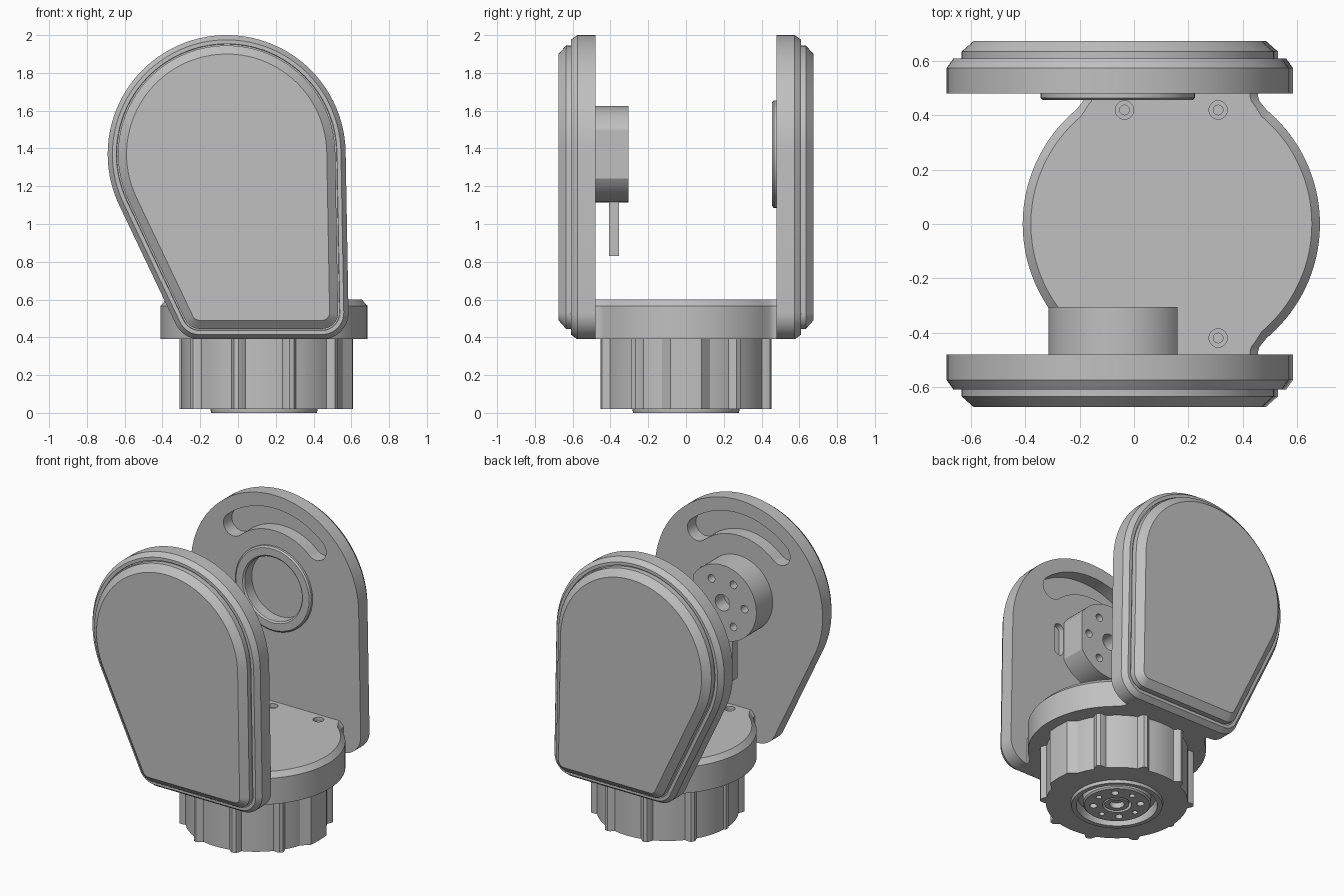
import bpy, bmesh
from math import cos, sin, radians, pi
from mathutils import Vector

if "Cube" in bpy.data.objects:
    bpy.data.objects.remove(bpy.data.objects["Cube"])

grey = bpy.data.materials.new("satin grey")
grey.use_nodes = True
grey.diffuse_color = (0.53, 0.53, 0.53, 1)
grey.node_tree.nodes["Principled BSDF"].inputs["Base Color"].default_value = (0.53, 0.53, 0.53, 1)

HUB = (-0.06, 1.37)     # tilt axis in x, z
PAN = (0.1375, 0.0)     # pan axis in x, y


def arc(c, r, a0, a1, n):
    """Points along an arc, angles in degrees."""
    return [(c[0] + r * cos(radians(a0 + (a1 - a0) * i / n)),
             c[1] + r * sin(radians(a0 + (a1 - a0) * i / n))) for i in range(n + 1)]


def circle(c, r, n=48):
    return arc(c, r, 0, 360, n)[:-1]


def upright(pts, y):
    return [Vector((a, y, b)) for a, b in pts]


def level(pts, z):
    return [Vector((a, b, z)) for a, b in pts]


def loft(name, rings, closed=False):
    """Skin a stack of matching rings; closed joins the last to the first."""
    bm = bmesh.new()
    loops = [[bm.verts.new(p) for p in ring] for ring in rings]
    n = len(loops[0])
    pairs = list(zip(loops, loops[1:]))
    if closed:
        pairs.append((loops[-1], loops[0]))
    else:
        bm.faces.new(loops[0])
        bm.faces.new(loops[-1])
    for a, b in pairs:
        for i in range(n):
            j = (i + 1) % n
            bm.faces.new((a[i], a[j], b[j], b[i]))
    bmesh.ops.recalc_face_normals(bm, faces=bm.faces[:])
    mesh = bpy.data.meshes.new(name)
    bm.to_mesh(mesh)
    bm.free()
    mesh.materials.append(grey)
    ob = bpy.data.objects.new(name, mesh)
    bpy.context.scene.collection.objects.link(ob)
    return ob


def activate(ob):
    bpy.ops.object.select_all(action='DESELECT')
    ob.select_set(True)
    bpy.context.view_layer.objects.active = ob


def cut(ob, *rings):
    """Subtract a lofted cutter."""
    cutter = loft("cutter", rings)
    cutter.hide_render = True
    mod = ob.modifiers.new("cut", 'BOOLEAN')
    mod.operation = 'DIFFERENCE'
    mod.solver = 'EXACT'
    mod.object = cutter
    activate(ob)
    bpy.ops.object.modifier_apply(modifier=mod.name)
    bpy.data.objects.remove(cutter)


def finish(ob):
    activate(ob)
    bpy.ops.object.shade_smooth_by_angle(angle=radians(28))


def teardrop(inset):
    """Side plate outline: large round top, two small rounded lower corners."""
    r = 0.14 - inset
    return (arc(HUB, 0.63 - inset, 1, 205.4, 56)
            + arc((-0.203, 0.53), r, 205.4, 270, 8)
            + arc((0.445, 0.53), r, 270, 361, 10))


def capsule(c, w, h):
    """Upright rounded slot."""
    return (arc((c[0], c[1] + h / 2 - w), w, 0, 180, 10)
            + arc((c[0], c[1] - h / 2 + w), w, 180, 360, 10))


def polar(c, r, deg):
    return (c[0] + r * cos(radians(deg)), c[1] + r * sin(radians(deg)))


# Curved slot around the tilt axis
slot = (arc(HUB, 0.54, 48, 132, 28) + arc(polar(HUB, 0.465, 132), 0.075, 140, 304, 8)
        + arc(HUB, 0.39, 132, 48, 28) + arc(polar(HUB, 0.465, 48), 0.075, 236, 400, 8))

# Side plates with stepped, chamfered covers
plate_steps = [(0, 0.48), (0, 0.575), (0.025, 0.61), (0.046, 0.61), (0.048, 0.6),
               (0.055, 0.6), (0.055, 0.635), (0.1, 0.675)]
plates = {}
for name, s in (("front_side_plate", -1), ("back_side_plate", 1)):
    plate = loft(name, [upright(teardrop(i), s * y) for i, y in plate_steps])
    cut(plate, upright(slot, s * 0.46), upright(slot, s * 0.57))
    plates[s] = plate

# Connector slot in the front plate, bearing pocket in the back plate
pad = capsule((0.2, HUB[1]), 0.035, 0.22)
cut(plates[-1], upright(pad, -0.46), upright(pad, -0.52))
cut(plates[1], upright(circle(HUB, 0.215), 0.46), upright(circle(HUB, 0.215), 0.54))
for plate in plates.values():
    finish(plate)

# Bearing ring on the back plate
finish(loft("bearing_ring", [upright(circle(HUB, r), y) for r, y in
            ((0.285, 0.485), (0.285, 0.465), (0.275, 0.456), (0.225, 0.456),
             (0.215, 0.465), (0.215, 0.485))], closed=True))

# Tilt motor: drum with one flat side and a bolt circle
drum_outline = arc(HUB, 0.255, 30.4, 329.6, 56)
drum = loft("tilt_motor", [upright(drum_outline, y) for y in (-0.485, -0.305)])
cut(drum, upright(circle(HUB, 0.055, 24), -0.4), upright(circle(HUB, 0.055, 24), -0.29))
for k in range(6):
    hole = circle(polar(HUB, 0.165, 60 * k), 0.026, 16)
    cut(drum, upright(hole, -0.37), upright(hole, -0.29))
finish(drum)

# Cable strip hanging from the drum
strip = [(-0.1, 0.83), (-0.04, 0.83), (-0.04, 1.15), (-0.1, 1.15)]
loft("cable_strip", [upright(strip, y) for y in (-0.408, -0.355)])


# Turntable base: disc with necks reaching both plates
def base_outline(d):
    half = (arc((0, 0), 0.5475 - d, -50, 50, 40)
            + [(0.335 - d, 0.44), (0.325 - d, 0.452), (0.32 - d, 0.468), (0.32 - d, 0.485)])
    half = [(x, -y) for x, y in half[:-5:-1]] + half
    return [(PAN[0] + x, y) for x, y in half] + [(PAN[0] - x, y) for x, y in reversed(half)]


base = loft("turntable_base", [level(base_outline(0), 0.39), level(base_outline(0), 0.567),
                               level(base_outline(0.03), 0.6)])
for x in (-0.035, 0.31):
    for y in (-0.42, 0.42):
        bore, sink = circle((x, y), 0.018, 16), circle((x, y), 0.034, 20)
        cut(base, level(sink, 0.575), level(sink, 0.62))
        cut(base, level(bore, 0.5), level(bore, 0.6))
finish(base)

# Pan motor: ribbed cylinder
body = 0.437
outline = []
for k in range(10):
    a = 36 * k
    if k == 0:      # broad rib on the cable side
        rib = [(-17, body), (-10, 0.475), (0, 0.4725), (10, 0.475), (17, body)]
    else:
        tip = 0.4475 if k == 5 else 0.4725
        rib = [(-5, body), (-3, tip - 0.012), (-1.5, tip), (1.5, tip), (3, tip - 0.012), (5, body)]
    outline += [polar(PAN, r, a + d) for d, r in rib]
    first = 17 if k == 0 else 5
    last = 19 if k == 9 else 31
    outline += [polar(PAN, body, a + first + (last - first) * t / 6) for t in range(1, 6)]
motor = loft("pan_motor", [level(outline, 0.02), level(outline, 0.395)])
cut(motor, level(circle(PAN, 0.27), -0.01), level(circle(PAN, 0.27), 0.06))
finish(motor)

# Outer bearing lip, output flange and hub on the underside
finish(loft("bottom_lip", [level(circle(PAN, r), z) for r, z in
            ((0.285, 0.025), (0.28, 0), (0.25, 0), (0.24, 0.065), (0.275, 0.065))], closed=True))
flange = loft("output_flange", [level(circle(PAN, r), z) for r, z in
              ((0.21, 0.07), (0.21, 0.015), (0.2, 0.005))])
cut(flange, level(circle(PAN, 0.09), -0.01), level(circle(PAN, 0.09), 0.045))
for k in range(8):
    hole = circle(polar(PAN, 0.145, 45 * k), 0.024 if k % 2 else 0.018, 12)
    cut(flange, level(hole, -0.01), level(hole, 0.045))
finish(flange)
finish(loft("output_hub", [level(circle(PAN, r, 32), z) for r, z in
            ((0.075, 0.05), (0.075, 0.008), (0.045, 0.008), (0.045, 0.05))], closed=True))
